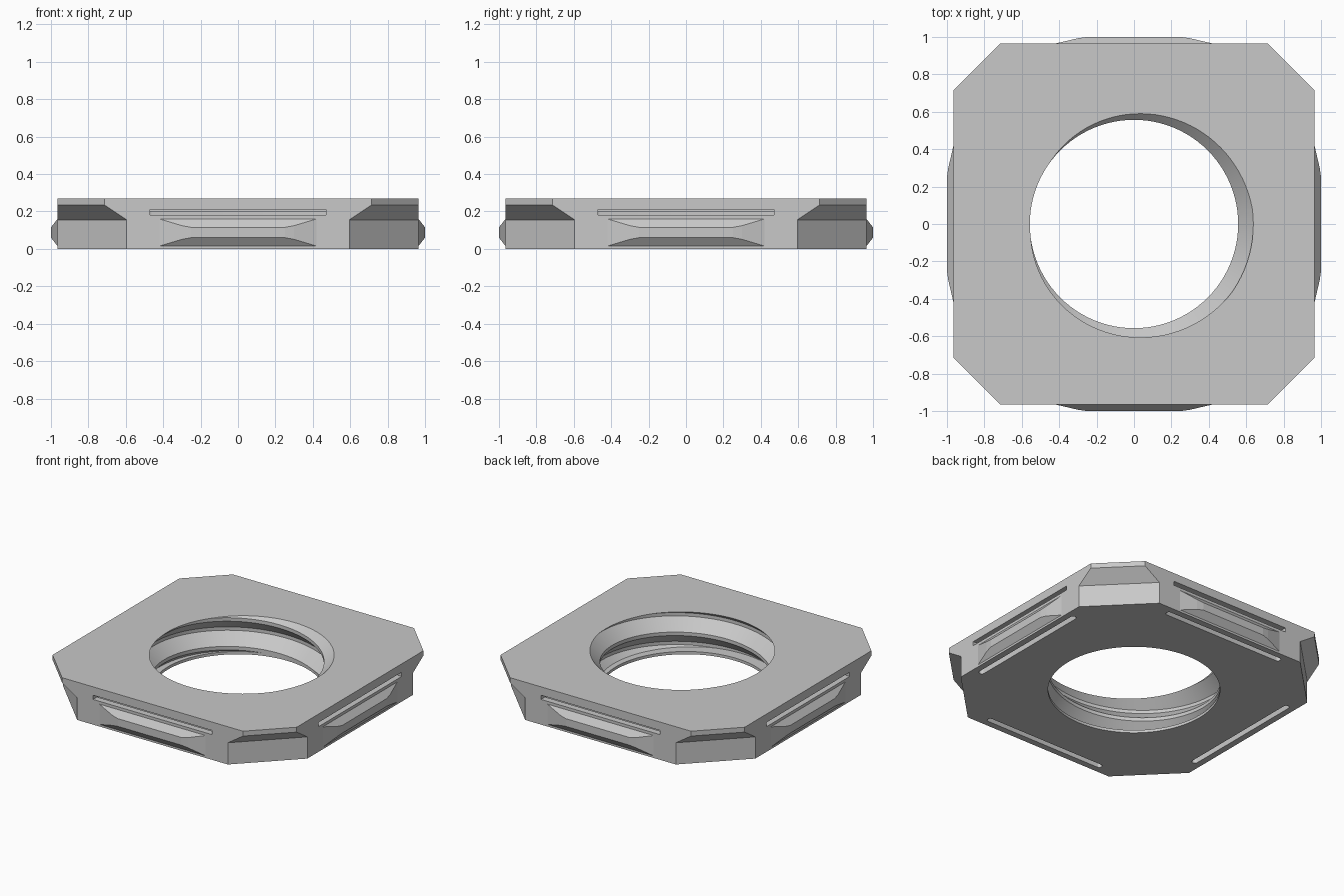
import bpy, bmesh, math
from mathutils import Matrix

if "Cube" in bpy.data.objects:
    bpy.data.objects.remove(bpy.data.objects["Cube"])

HALF, TOP = 0.965, 0.27            # half width of the square, thickness
CREST, ROOT, PITCH = 0.557, 0.638, 0.205

steel = bpy.data.materials.new("light_grey_metal")
steel.diffuse_color = (0.58, 0.58, 0.58, 1)
steel.use_nodes = True
steel.node_tree.nodes["Principled BSDF"].inputs["Base Color"].default_value = steel.diffuse_color


def make(name, rings, spin=0.0):
    """Closed solid lofted through rings of equal point count."""
    bm = bmesh.new()
    rows = [[bm.verts.new(p) for p in ring] for ring in rings]
    n = len(rows[0])
    for a, b in zip(rows, rows[1:]):
        for i in range(n):
            j = (i + 1) % n
            bm.faces.new((a[i], a[j], b[j], b[i]))
    bm.faces.new(rows[0][::-1])
    bm.faces.new(rows[-1])
    return finish(name, bm, spin)


def finish(name, bm, spin=0.0):
    bmesh.ops.remove_doubles(bm, verts=bm.verts, dist=1e-5)
    bmesh.ops.dissolve_degenerate(bm, edges=bm.edges, dist=1e-5)
    bmesh.ops.recalc_face_normals(bm, faces=bm.faces)
    bm.transform(Matrix.Rotation(spin, 4, 'Z'))
    mesh = bpy.data.meshes.new(name)
    bm.to_mesh(mesh)
    bm.free()
    mesh.materials.append(steel)
    obj = bpy.data.objects.new(name, mesh)
    bpy.context.collection.objects.link(obj)
    return obj


def cut(target, cutter):
    mod = target.modifiers.new("cut", 'BOOLEAN')
    mod.operation, mod.solver, mod.object = 'DIFFERENCE', 'EXACT', cutter
    bpy.context.view_layer.objects.active = target
    bpy.ops.object.modifier_apply(modifier=mod.name)
    bpy.data.objects.remove(cutter)


def octagon(c, z):
    h = HALF
    return [(c, -h, z), (h, -c, z), (h, c, z), (c, h, z),
            (-c, h, z), (-h, c, z), (-h, -c, z), (-c, -h, z)]


# Square body with clipped corners, undercut below the top
body = make("nut_body", [octagon(0.595, 0), octagon(0.595, 0.155),
                         octagon(0.715, 0.235), octagon(0.715, TOP)])


# Threaded bore: rows follow the helix, clamped to the nut's thickness
def radius(z, root_z):
    d = abs((z - root_z + PITCH / 2) % PITCH - PITCH / 2)
    t = min(max((d - 0.012) / 0.078, 0), 1)
    return ROOT + (CREST - ROOT) * t


def bore_cutter(segments=96, low=0.02, high=0.32):
    bm = bmesh.new()
    columns = []
    for s in range(segments + 1):
        a = 2 * math.pi * s / segments
        root_z = 0.278 + PITCH * s / segments
        col = []
        for k in range(-4, 4):
            for off in (-0.09, -0.012, 0.012, 0.09):
                z = min(max(root_z + k * PITCH + off, low), high)
                r = radius(z, root_z)
                col.append((r * math.cos(a), r * math.sin(a), z))
        # plain lip at the bottom
        lip = [(CREST * math.cos(a), CREST * math.sin(a), z) for z in (-0.05, low)]
        columns.append([bm.verts.new(p) for p in lip + col])
    for a, b in zip(columns, columns[1:]):
        for i in range(len(a) - 1):
            bm.faces.new((a[i], b[i], b[i + 1], a[i + 1]))
    bmesh.ops.remove_doubles(bm, verts=bm.verts, dist=1e-5)
    bmesh.ops.holes_fill(bm, edges=[e for e in bm.edges if e.is_boundary])
    return finish("bore_cutter", bm)


cut(body, bore_cutter())


# Rounded slot up from the underside, meeting a flat slot in each side
def stadium(z, half=0.48, y=-0.90, r=0.02):
    pts = []
    for sx, start in ((1, -90), (-1, 90)):
        for i in range(9):
            a = math.radians(start + 22.5 * i)
            pts.append((sx * (half - r) + r * math.cos(a), y + r * math.sin(a), z))
    return pts


def box_ring(z):
    return [(-0.47, -1.1, z), (0.47, -1.1, z), (0.47, -0.895, z), (-0.47, -0.895, z)]


# Spring bump: tapered bar, (x, height) along its length
SECTIONS = [(-0.42, 0), (-0.30, 0.028), (-0.25, 0.035),
            (0.25, 0.035), (0.30, 0.028), (0.42, 0)]


def bump_ring(x, h):
    rise = 0.045 * h / 0.035
    return [(x, -0.945, 0.015), (x, -HALF, 0.015), (x, -HALF - h, 0.015 + rise),
            (x, -HALF - h, 0.16 - rise), (x, -HALF, 0.16), (x, -0.945, 0.16)]


for i, side in enumerate(("front", "right", "back", "left")):
    spin = i * math.pi / 2
    cut(body, make("under_slot", [stadium(-0.1), stadium(0.2)], spin))
    cut(body, make("side_slot", [box_ring(0.18), box_ring(0.21)], spin))
    make("spring_bump_" + side, [bump_ring(x, h) for x, h in SECTIONS], spin)

# Smooth the bore, keep crisp edges
bpy.ops.object.select_all(action='DESELECT')
body.select_set(True)
bpy.context.view_layer.objects.active = body
bpy.ops.object.shade_smooth_by_angle(angle=math.radians(25))
